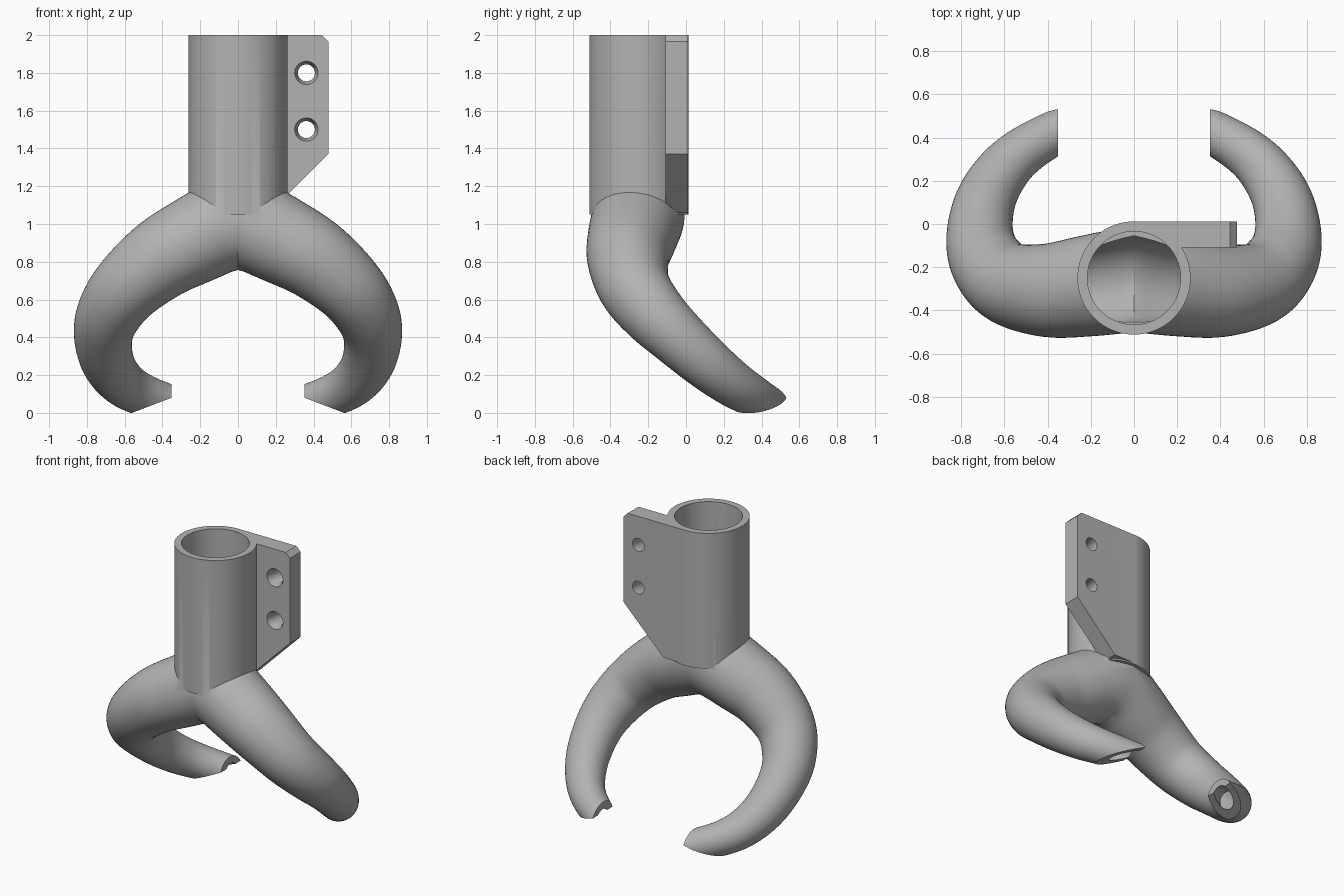
import bpy, bmesh, math
from mathutils import Vector

if "Cube" in bpy.data.objects:
    bpy.data.objects.remove(bpy.data.objects["Cube"], do_unlink=True)

grey = bpy.data.materials.new("plain_grey")
grey.use_nodes = True
grey.diffuse_color = (0.45, 0.45, 0.45, 1)
grey.node_tree.nodes["Principled BSDF"].inputs["Base Color"].default_value = grey.diffuse_color

PIPE_Y = -0.25
WALL = 0.046


def loft(name, rings):
    """Skin a list of point rings into a closed solid object."""
    bm = bmesh.new()
    rings = [[bm.verts.new(p) for p in ring] for ring in rings]
    n = len(rings[0])
    for a, b in zip(rings, rings[1:]):
        for i in range(n):
            j = (i + 1) % n
            bm.faces.new((a[i], a[j], b[j], b[i]))
    bm.faces.new(rings[0])
    bm.faces.new(rings[-1])
    bmesh.ops.recalc_face_normals(bm, faces=bm.faces[:])
    mesh = bpy.data.meshes.new(name)
    bm.to_mesh(mesh)
    bm.free()
    mesh.materials.append(grey)
    obj = bpy.data.objects.new(name, mesh)
    bpy.context.scene.collection.objects.link(obj)
    return obj


def circle(radius, sides):
    """Points of a flat circle as pairs."""
    angles = [math.tau * k / sides for k in range(sides)]
    return [(radius * math.cos(a), radius * math.sin(a)) for a in angles]


def cylinder(name, radius, bottom, top):
    """Upright cylinder on the pipe axis."""
    return loft(name, [[(u, PIPE_Y + v, z) for u, v in circle(radius, 96)]
                       for z in (bottom, top)])


def prism(name, outline, y0, y1):
    """Extrude an x-z outline along y."""
    return loft(name, [[(x, y, z) for x, z in outline] for y in (y0, y1)])


def spline(knots, steps):
    """Catmull-Rom samples through 4D knots (position and radius)."""
    out = []
    for i in range(1, len(knots) - 2):
        a, b, c, d = (Vector(k) for k in knots[i - 1:i + 3])
        for s in range(steps):
            t = s / steps
            out.append((2 * b + (c - a) * t + (2 * a - 5 * b + 4 * c - d) * t * t
                        + (3 * b - a - 3 * c + d) * t ** 3) / 2)
    out.append(Vector(knots[-2]))
    return out


# Centre line of one curved duct: x, y, z, radius
DUCT = [(-0.2, -0.24, 1.13, 0.25), (0, -0.255, 1.03, 0.245),
        (0.2, -0.285, 0.93, 0.235), (0.4, -0.307, 0.82, 0.217), (0.58, -0.275, 0.67, 0.192),
        (0.68, -0.175, 0.53, 0.173), (0.713, -0.05, 0.405, 0.155), (0.69, 0.1, 0.27, 0.14),
        (0.62, 0.23, 0.167, 0.126), (0.515, 0.335, 0.1, 0.113), (0.35, 0.432, 0.043, 0.102),
        (0.2, 0.5, 0, 0.1), (0.05, 0.55, -0.04, 0.1)]


def duct_pair(name, inset):
    """Sweep one duct from the middle plane and mirror its rings."""
    path = spline(DUCT, 7)
    rings = []
    side = Vector((0, 1, 0))
    for i, p in enumerate(path):
        ahead, behind = path[min(i + 1, len(path) - 1)], path[max(i - 1, 0)]
        tangent = (ahead - behind).to_3d().normalized()
        side = (side - tangent * side.dot(tangent)).normalized()
        up = tangent.cross(side)
        ring = [p.to_3d() + side * u + up * v for u, v in circle(p.w - inset, 56)]
        if i == 0:
            # Slide the first ring onto the middle plane
            rings.append([q - tangent * (q.x / tangent.x) for q in ring])
        elif min(q.x for q in ring) > 0.02:
            rings.append(ring)
    mirrored = [[(-q.x, q.y, q.z) for q in ring] for ring in rings[:0:-1]]
    return loft(name, mirrored + rings)


def screw_hole(name, x, z):
    """Countersunk cutter pointing along y."""
    profile = ((-0.2, 0.062), (-0.107, 0.062), (-0.075, 0.045), (0.1, 0.045))
    return loft(name, [[(x + u, y, z + v) for u, v in circle(r, 40)] for y, r in profile])


def combine(target, tool, operation):
    """Boolean the tool into the target, with the first solver that succeeds."""
    mod = target.modifiers.new("combine", 'BOOLEAN')
    mod.operation = operation
    mod.object = tool
    for solver in ('MANIFOLD', 'EXACT', 'FLOAT'):
        mod.solver = solver
        graph = bpy.context.evaluated_depsgraph_get()
        mesh = bpy.data.meshes.new_from_object(target.evaluated_get(graph))
        if len(mesh.polygons) not in (0, len(target.data.polygons)):
            break
    target.modifiers.clear()
    target.data = mesh
    bpy.data.objects.remove(tool, do_unlink=True)


# Outer body: pipe, mounting plate and ducts
body = cylinder("split_duct_with_mount", 0.262, 1.05, 2)
plate = prism("mounting_plate", [(0, 2), (0.445, 2), (0.478, 1.967), (0.478, 1.37),
                                 (0.168, 1.06), (0, 1.06)], -0.108, 0.0115)
combine(body, plate, 'UNION')
combine(body, duct_pair("ducts", 0), 'UNION')

# Hollow inside
combine(body, duct_pair("duct_bores", WALL), 'DIFFERENCE')
combine(body, cylinder("pipe_bore", 0.216, 1.055, 2.2), 'DIFFERENCE')

# Slanted outlets and flat tips
tip_cut = prism("tip_cutter", [(-0.8, -0.091), (-0.352, 0.08), (-0.352, 0.4), (0.352, 0.4),
                               (0.352, 0.08), (0.8, -0.091), (0.8, -0.4), (-0.8, -0.4)], 0.1, 1)
combine(body, tip_cut, 'DIFFERENCE')

# Screw holes
for height in (1.8, 1.5):
    combine(body, screw_hole("screw_hole", 0.362, height), 'DIFFERENCE')

bpy.ops.object.select_all(action='DESELECT')
body.select_set(True)
bpy.context.view_layer.objects.active = body
bpy.ops.object.shade_smooth_by_angle(angle=math.radians(30))
